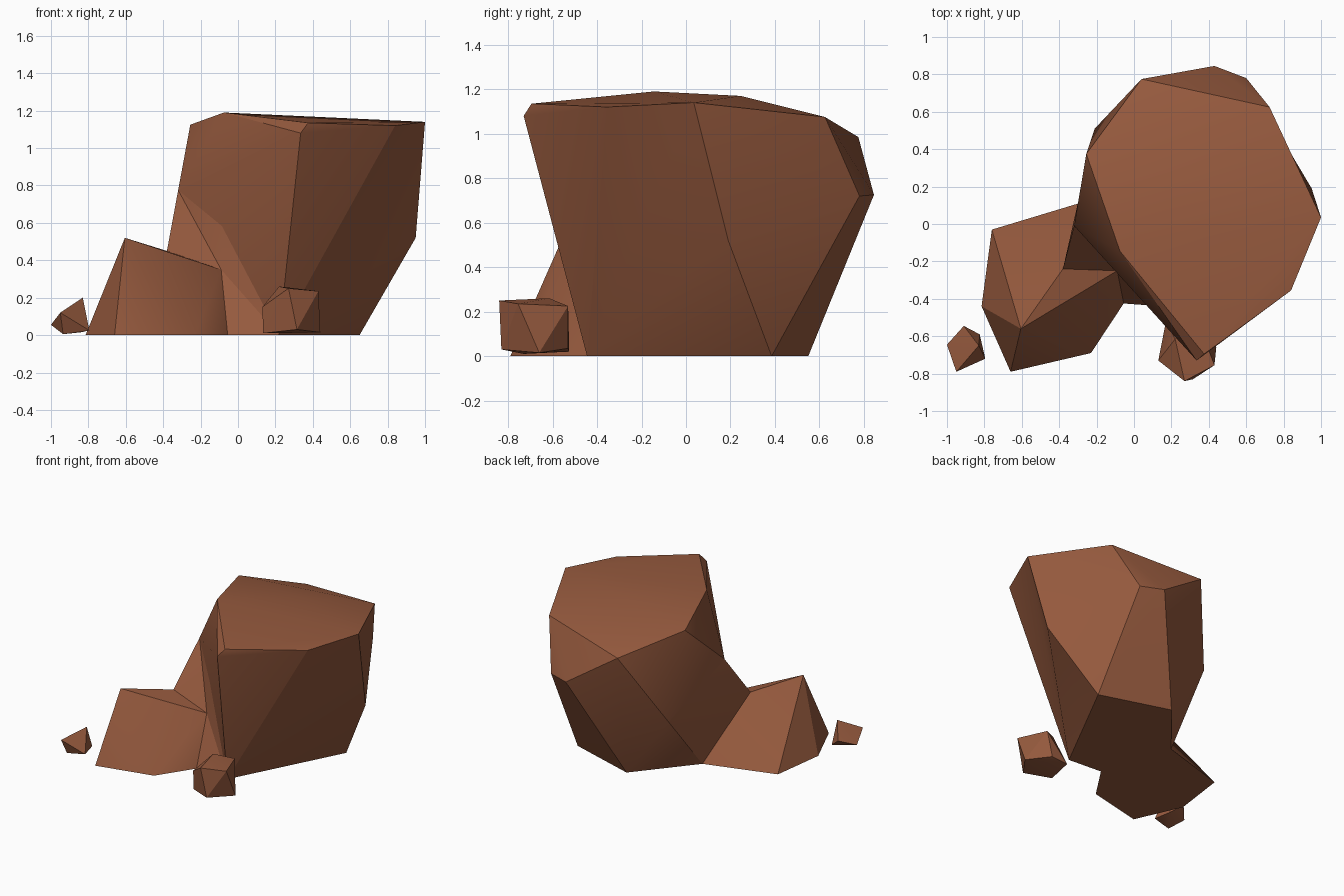
import bpy, bmesh, math

if "Cube" in bpy.data.objects:
    bpy.data.objects.remove(bpy.data.objects["Cube"])

# One flat rock colour
brown = bpy.data.materials.new("brown_rock")
brown.diffuse_color = (0.305, 0.102, 0.048, 1)
brown.use_nodes = True
brown.node_tree.nodes["Principled BSDF"].inputs["Base Color"].default_value = brown.diffuse_color


def rock(name, points, turns=()):
    """Faceted boulder: convex hull of its corners; turns flips crease edges between corner pairs."""
    bm = bmesh.new()
    corners = [bm.verts.new(p) for p in points]
    bmesh.ops.convex_hull(bm, input=corners)
    for a, b in turns:
        edge = bm.edges.get((corners[points.index(a)], corners[points.index(b)]))
        if edge and len(edge.link_faces) == 2:
            bmesh.utils.edge_rotate(edge, True)
    inner = [v for v in bm.verts if not v.link_faces]
    bmesh.ops.delete(bm, geom=inner, context='VERTS')
    bmesh.ops.recalc_face_normals(bm, faces=bm.faces[:])
    me = bpy.data.meshes.new(name)
    bm.to_mesh(me)
    bm.free()
    me.materials.append(brown)
    ob = bpy.data.objects.new(name, me)
    bpy.context.collection.objects.link(ob)
    ob.select_set(True)
    bpy.context.view_layer.objects.active = ob
    return ob


# Corners shared where the rocks grow together
shoulder = (-.32, -.01, .775)
ridge = (-.38, -.24, .45)
notch = (-.09, -.25, .35)
foot_front = (-.055, -.425, 0)
foot_back = (-.23, .13, 0)
left_back = (-.21, .51, .46)
crown = (-.075, -.145, 1.19)
toe = (.22, -.445, 0)
# Corners on the right side of the large boulder
rim_front, rim_right, rim_back = (.84, -.355, 1.12), (1, .035, 1.14), (.725, .625, 1.075)
waist = (.95, .19, .52)

# Large overhanging boulder: top rim, middle corners, base
rock("large_boulder", [
    crown, (.35, .245, 1.17), (-.255, .375, 1.125), (.04, .775, .985),
    rim_back, rim_right, rim_front, (.375, -.695, 1.135), (.335, -.73, 1.08),
    (.43, .845, .725), (.60, .78, .72), waist, left_back, shoulder,
    toe, (.65, .385, 0), (.12, .55, 0), foot_back],
    turns=[(rim_back, waist), (rim_front, waist)])

# Medium boulder at the left
peak, low_back = (-.605, -.56, .52), (-.76, -.03, 0)
rock("medium_boulder", [
    peak, ridge, notch, (-.66, -.79, 0), (-.23, -.69, 0), foot_front, foot_back,
    low_back, (-.815, -.44, 0)],
    turns=[(peak, foot_back)])

# Sloping rock that joins the two: saddle, upper flank and lower flank
rock("saddle", [shoulder, ridge, notch, left_back, foot_front, foot_back])
rock("upper_flank", [shoulder, crown, toe, notch, (.2, 0, .6), (.2, 0, 0)])
rock("lower_flank", [notch, foot_front, toe, foot_back, (.2, 0, 0)])

# Small stone in front
rock("front_stone", [
    (.13, -.73, .15), (.27, -.84, .25), (.315, -.83, .03), (.43, -.755, .235),
    (.44, -.66, .015), (.22, -.615, .26), (.17, -.525, .02), (.345, -.53, .225),
    (.3, -.53, .035), (.135, -.73, .01)])

# Tiny stone at the far left
rock("left_stone", [
    (-1, -.645, .055), (-.95, -.79, .12), (-.83, -.65, .2), (-.795, -.72, .025),
    (-.91, -.545, .1), (-.825, -.59, .03), (-.935, -.74, .005), (-.84, -.71, .015)])

# Soften the shallow creases, keep the real ones crisp
bpy.ops.object.shade_smooth_by_angle(angle=math.radians(28))
